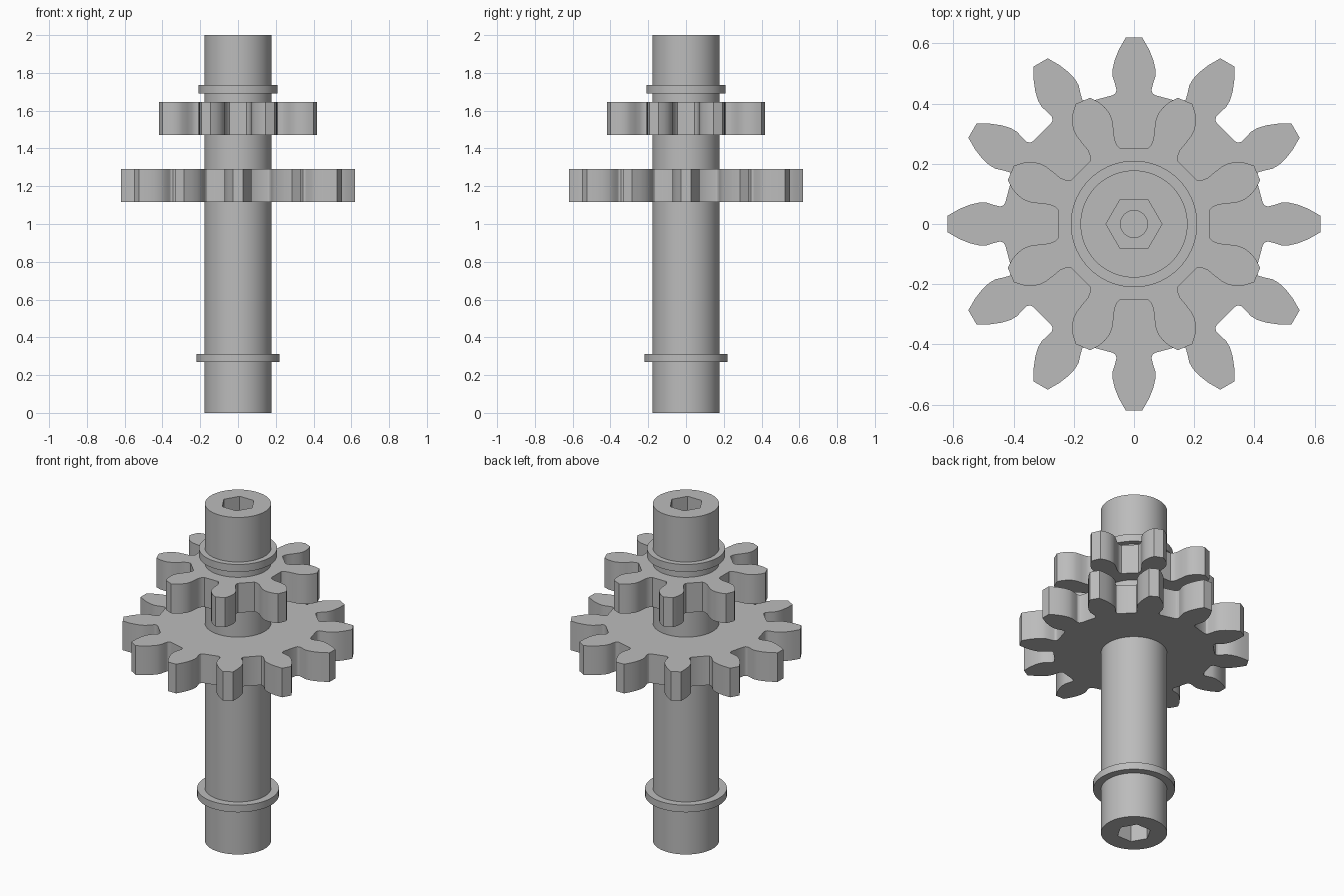
import bpy
import bmesh
from math import cos, sin, pi, radians

cube = bpy.data.objects.get("Cube")
if cube:
    bpy.data.objects.remove(cube, do_unlink=True)

SEGMENTS = 72
SHAFT_RADIUS = 0.178

steel = bpy.data.materials.new("grey_steel")
steel.use_nodes = True
steel.diffuse_color = (0.5, 0.5, 0.5, 1)
steel.node_tree.nodes["Principled BSDF"].inputs["Base Color"].default_value = (0.5, 0.5, 0.5, 1)


def finish(name, bm):
    bmesh.ops.recalc_face_normals(bm, faces=bm.faces)
    mesh = bpy.data.meshes.new(name)
    bm.to_mesh(mesh)
    bm.free()
    mesh.materials.append(steel)
    obj = bpy.data.objects.new(name, mesh)
    bpy.context.collection.objects.link(obj)
    bpy.ops.object.select_all(action='DESELECT')
    obj.select_set(True)
    bpy.context.view_layer.objects.active = obj
    bpy.ops.object.shade_smooth_by_angle(angle=radians(25))
    return obj


def ring(bm, radius, z, hexagonal=False):
    verts = []
    for i in range(SEGMENTS):
        a = 2 * pi * i / SEGMENTS
        # A hexagon's edge distance varies with the angle from each flat's middle
        r = radius * cos(pi / 6) / cos(a % (pi / 3) - pi / 6) if hexagonal else radius
        verts.append(bm.verts.new((r * cos(a), r * sin(a), z)))
    return verts


def bridge(bm, lower, upper):
    for i in range(SEGMENTS):
        j = (i + 1) % SEGMENTS
        bm.faces.new((lower[i], lower[j], upper[j], upper[i]))


def lathe(name, sections, closed=False):
    """Loft (radius, z, hexagonal) sections, capping both ends unless closed."""
    bm = bmesh.new()
    rings = [ring(bm, *s) for s in sections]
    for a, b in zip(rings, rings[1:]):
        bridge(bm, a, b)
    if closed:
        bridge(bm, rings[-1], rings[0])
    else:
        bm.faces.new(rings[0])
        bm.faces.new(rings[-1])
    return finish(name, bm)


def gear(name, teeth, offset, flank, bottom, top):
    """Extrude an outline made by repeating a mirrored tooth flank."""
    tooth = [(u, -v) for u, v in flank] + [(u, v) for u, v in reversed(flank)]
    bm = bmesh.new()
    outline = []
    for i in range(teeth):
        a = offset + 2 * pi * i / teeth
        for u, v in tooth:
            outline.append(bm.verts.new((u * cos(a) - v * sin(a),
                                         u * sin(a) + v * cos(a), bottom)))
    base = bm.faces.new(outline)
    side = bmesh.ops.extrude_face_region(bm, geom=[base], use_keep_orig=True)
    moved = [g for g in side["geom"] if isinstance(g, bmesh.types.BMVert)]
    bmesh.ops.translate(bm, verts=moved, vec=(0, 0, top - bottom))
    return finish(name, bm)


def collar(name, radius, bottom, top):
    inner = SHAFT_RADIUS - 0.01
    return lathe(name, [(inner, bottom), (radius, bottom),
                        (radius, top), (inner, top)], closed=True)


# Shaft with a hexagonal socket and a blind drilled hole at each end
lower_end = [(0.045, 0.3), (0.045, 0.15), (0.093, 0.15, True),
             (0.093, 0, True), (SHAFT_RADIUS, 0)]
upper_end = [(s[0], 2 - s[1], *s[2:]) for s in reversed(lower_end)]
lathe("shaft", lower_end + upper_end)

# Retaining collars
collar("lower_collar", 0.22, 0.27, 0.312)
collar("upper_collar", 0.21, 1.692, 1.736)

# Gears: flank points are (distance from axis, half width), root to tip
large_flank = [(0.428, 0.07), (0.434, 0.062), (0.445, 0.058), (0.465, 0.063),
               (0.49, 0.071), (0.515, 0.071), (0.545, 0.064), (0.58, 0.05), (0.62, 0.027)]
small_flank = [(0.249, 0.054), (0.262, 0.048), (0.285, 0.048), (0.315, 0.057),
               (0.345, 0.065), (0.37, 0.066), (0.395, 0.059), (0.42, 0.046), (0.443, 0.026)]
gear("large_gear", 12, 0, large_flank, 1.117, 1.29)
gear("small_gear", 8, pi / 8, small_flank, 1.47, 1.645)
